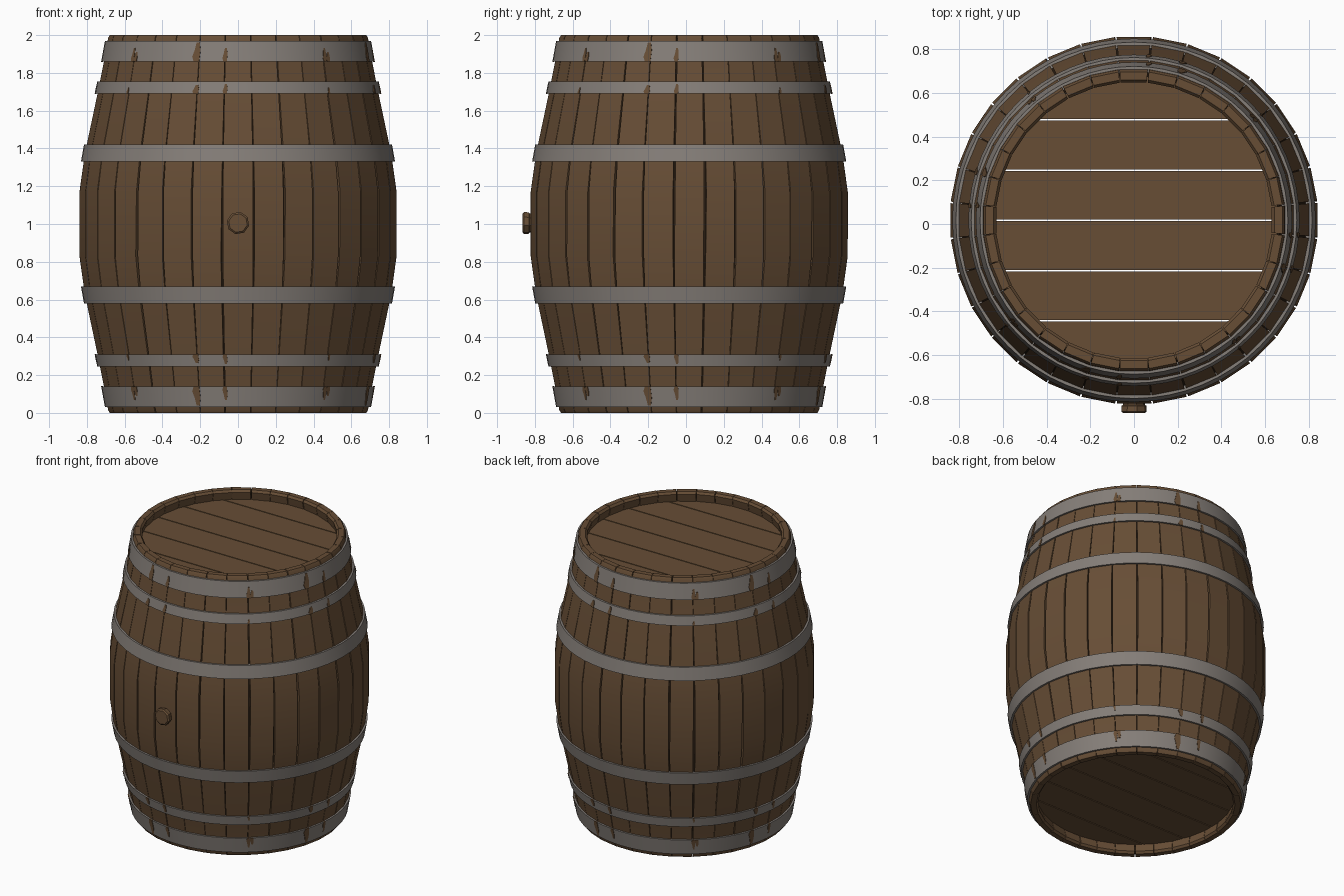
import bpy, bmesh, math, random
from mathutils import Vector

random.seed(4)
if "Cube" in bpy.data.objects:
    bpy.data.objects.remove(bpy.data.objects["Cube"])

CY = 0.017      # barrel axis sits slightly behind centre, balancing the bung
STAVES = 32


def material(name, rgb, rough=0.8):
    m = bpy.data.materials.new(name)
    m.use_nodes = True
    m.diffuse_color = (*rgb, 1)
    bsdf = m.node_tree.nodes["Principled BSDF"]
    bsdf.inputs["Base Color"].default_value = (*rgb, 1)
    bsdf.inputs["Roughness"].default_value = rough
    return m


wood = material("oak brown", (0.135, 0.075, 0.036))
iron = material("dull grey iron", (0.235, 0.21, 0.19))
gap_dark = material("dark seam", (0.022, 0.012, 0.006))


def finish(name, bm, mat, smooth=True):
    bmesh.ops.recalc_face_normals(bm, faces=bm.faces)
    me = bpy.data.meshes.new(name)
    bm.to_mesh(me)
    bm.free()
    me.materials.append(mat)
    ob = bpy.data.objects.new(name, me)
    bpy.context.collection.objects.link(ob)
    if smooth:
        bpy.ops.object.select_all(action='DESELECT')
        ob.select_set(True)
        bpy.context.view_layer.objects.active = ob
        bpy.ops.object.shade_smooth_by_angle(angle=math.radians(32))
    return ob


def polar(a, r, z):
    # angle 0 is the front, growing towards +x
    return Vector((r * math.sin(a), CY - r * math.cos(a), z))


def revolve(bm, loop, steps):
    """Spin a closed (radius, z) loop around the barrel axis."""
    rings = [[bm.verts.new(polar(math.tau * i / steps, r, z)) for r, z in loop]
             for i in range(steps)]
    n = len(loop)
    for i in range(steps):
        a, b = rings[i], rings[(i + 1) % steps]
        for j in range(n):
            bm.faces.new((a[j], b[j], b[(j + 1) % n], a[(j + 1) % n]))


# Half profile of a stave: height above the middle, outer and inner radius
HALF = [(0.17, 0.843, 0.79), (0.37, 0.815, 0.765), (0.7, 0.745, 0.695),
        (0.9, 0.705, 0.65), (0.985, 0.691, 0.633), (1.0, 0.682, 0.645)]
PROFILE = [(1 - h, ro, ri) for h, ro, ri in reversed(HALF)] + \
          [(1 + h, ro, ri) for h, ro, ri in HALF]


def outer_radius(z):
    for (z0, r0, _), (z1, r1, _) in zip(PROFILE, PROFILE[1:]):
        if z <= z1:
            return r0 + (r1 - r0) * (z - z0) / (z1 - z0)
    return PROFILE[-1][1]


# Staves with slightly uneven gaps, widest around the belly
bm = bmesh.new()
half = math.pi / STAVES
for s in range(STAVES):
    mid = s * 2 * half
    lean = [random.uniform(-0.006, 0.006) for _ in range(2)]
    swell = [random.uniform(0.002, 0.006) for _ in range(2)]
    rows = []
    for z, ro, ri in PROFILE:
        belly = max(0, 1 - abs(z - 1) / 0.5)
        left = mid - half + 0.002 + swell[0] * belly + max(0, lean[0]) * (z > 1.1)
        right = mid + half - 0.002 - swell[1] * belly - max(0, lean[1]) * (z < 0.9)
        rows.append([bm.verts.new(polar(a, r, z)) for a, r in
                     ((left, ro), (right, ro), (right, ri), (left, ri))])
    for a, b in zip(rows, rows[1:]):
        for j in range(4):
            k = (j + 1) % 4
            bm.faces.new((a[j], a[k], b[k], b[j]))
    bm.faces.new(rows[0])
    bm.faces.new(rows[-1])
finish("staves", bm, wood)

# Dark layer inside the stave thickness, seen through the seams
bm = bmesh.new()
revolve(bm, [(ro - 0.02, z) for z, ro, _ in PROFILE[1:-1]] +
        [(ro - 0.03, z) for z, ro, _ in reversed(PROFILE[1:-1])], STAVES)
finish("seam_liner", bm, gap_dark)

# Plank lids, recessed inside the rim at both ends
def lid(name, z0, z1, radius=0.665, step=0.23, gap=0.007, arc=8):
    bm = bmesh.new()
    for k in range(-3, 3):
        lo, hi = k * step + gap / 2, (k + 1) * step - gap / 2
        lo, hi = max(lo, -radius + 0.001), min(hi, radius - 0.001)
        ys = [lo + (hi - lo) * i / arc for i in range(arc + 1)]
        edge = [(math.sqrt(radius ** 2 - y * y), y) for y in ys]
        outline = edge + [(-x, y) for x, y in reversed(edge)]
        bottom = [bm.verts.new((x, y + CY, z0)) for x, y in outline]
        top = [bm.verts.new((x, y + CY, z1)) for x, y in outline]
        bm.faces.new(bottom)
        bm.faces.new(top)
        for i in range(len(top)):
            j = (i + 1) % len(top)
            bm.faces.new((bottom[i], bottom[j], top[j], top[i]))
    finish(name, bm, wood, smooth=False)


lid("top_lid", 1.89, 1.93)
lid("bottom_lid", 0.07, 0.11)

# Iron hoops, mirrored about the middle
HOOPS = {"end": (0.86, 0.97), "quarter": (0.69, 0.755), "belly": (0.33, 0.42)}
THICK = 0.011
for label, (h0, h1) in HOOPS.items():
    for side, sign in (("upper", 1), ("lower", -1)):
        bm = bmesh.new()
        za, zb = 1 + sign * h0, 1 + sign * h1
        ra, rb = outer_radius(za), outer_radius(zb)
        revolve(bm, [(ra + THICK, za), (rb + THICK, zb),
                     (rb - 0.015, zb), (ra - 0.015, za)], 2 * STAVES)
        finish(f"{side}_{label}_hoop", bm, iron)


# Worn wood showing through the end and quarter hoops, repeated each quarter turn
# Each entry: angle, half width, share of the hoop height covered
WORN = {"end": [(-0.31, 0.036, 0.92), (-0.095, 0.022, 0.65),
                (-0.85, 0.022, 0.45), (0.69, 0.02, 0.65)],
        "quarter": [(-0.3, 0.028, 0.7), (-0.09, 0.02, 0.8), (0.69, 0.012, 0.5)]}
bm = bmesh.new()
for label, spots in WORN.items():
    h0, h1 = HOOPS[label]
    for sign in (1, -1):
        for q in range(4):
            for ang, w, share in spots:
                ang += q * math.pi / 2
                rows = []
                for t, lw, rw in ((-0.02, 0.5, 0.6), (0.25, 0.9, 0.7),
                                  (0.6, 0.45, 0.8), (1, 0.1, 0.55)):
                    z = 1 + sign * (h0 + (h1 - h0) * t * share)
                    r = outer_radius(z) + THICK + 0.003
                    rows.append([bm.verts.new(polar(ang + a, rr, z)) for a, rr in
                                 ((-lw * w, r), (rw * w, r),
                                  (rw * w, r - 0.008), (-lw * w, r - 0.008))])
                for a, b in zip(rows, rows[1:]):
                    for j in range(4):
                        k = (j + 1) % 4
                        bm.faces.new((a[j], a[k], b[k], b[j]))
                bm.faces.new(rows[0])
                bm.faces.new(rows[-1])
finish("worn_patches", bm, wood)

# Bung plug on the front
bm = bmesh.new()
SIDES = 8
rings = []
for y, r in ((-0.78, 0.05), (-0.828, 0.052), (-0.832, 0.058), (-0.858, 0.06), (-0.866, 0.05)):
    rings.append([bm.verts.new((r * math.sin(math.tau * (i + 0.3) / SIDES), y,
                                1.005 + r * math.cos(math.tau * (i + 0.3) / SIDES)))
                  for i in range(SIDES)])
for a, b in zip(rings, rings[1:]):
    for i in range(SIDES):
        j = (i + 1) % SIDES
        bm.faces.new((a[i], a[j], b[j], b[i]))
bm.faces.new(rings[0])
bm.faces.new(rings[-1])
finish("bung", bm, wood, smooth=False)
